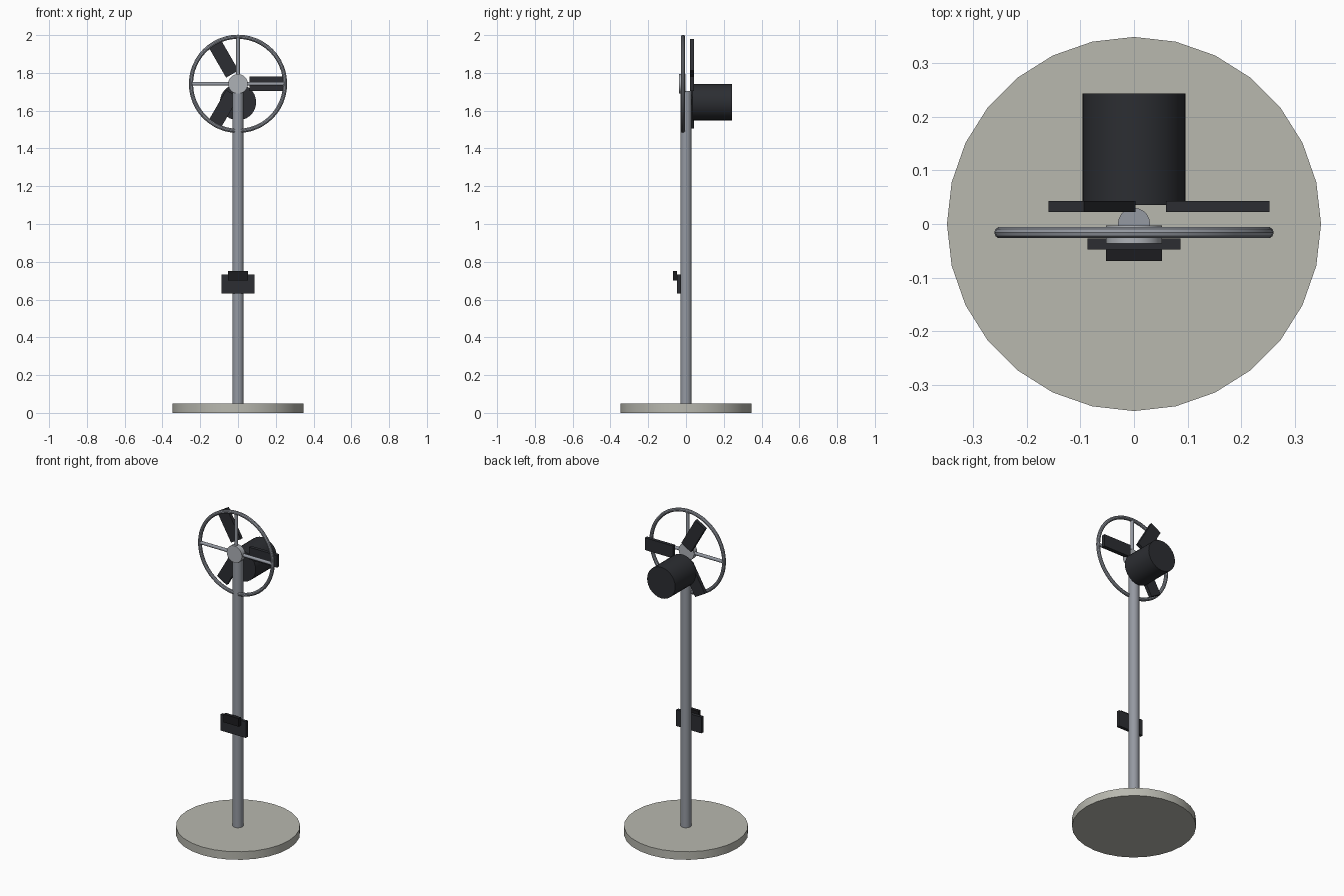
import bpy, math

if "Cube" in bpy.data.objects:
    bpy.data.objects.remove(bpy.data.objects["Cube"])

def material(name, rgb):
    m = bpy.data.materials.new(name)
    m.diffuse_color = (*rgb, 1)
    m.use_nodes = True
    m.node_tree.nodes["Principled BSDF"].inputs["Base Color"].default_value = m.diffuse_color
    return m

STONE = material("stone", (0.48, 0.48, 0.43))
STEEL = material("steel", (0.30, 0.32, 0.36))
LIGHT_STEEL = material("light_steel", (0.42, 0.44, 0.47))
DARK = material("dark", (0.025, 0.027, 0.032))
BLACK = material("black", (0.012, 0.012, 0.014))
HUB_Z, RING_Y = 1.742, -0.016

def finish(name, mat, smooth=True):
    ob = bpy.context.object
    ob.name = name
    ob.data.materials.append(mat)
    if smooth:
        bpy.ops.object.shade_smooth_by_angle(angle=math.radians(35))
    return ob

def cylinder(name, r, depth, loc, mat, rot=(0, 0, 0), sides=28):
    bpy.ops.mesh.primitive_cylinder_add(vertices=sides, radius=r, depth=depth,
                                        location=loc, rotation=rot)
    return finish(name, mat)

def box(name, size, loc, mat, rot=(0, 0, 0)):
    bpy.ops.mesh.primitive_cube_add(size=1, location=loc, rotation=rot)
    bpy.context.object.scale = size
    bpy.ops.object.transform_apply(location=False, rotation=False, scale=True)
    return finish(name, mat, False)

Q = math.pi / 2

# Stand
cylinder("base", 0.348, 0.05, (0, 0, 0.025), STONE)
cylinder("pole", 0.03, 1.655, (0, 0, 0.8775), STEEL, sides=20)

# Motor behind the blades
cylinder("motor", 0.096, 0.208, (0, 0.139, 1.645), DARK, (Q, 0, 0))

# Guard ring, cross spokes and hub
bpy.ops.mesh.primitive_torus_add(major_radius=0.249, minor_radius=0.011,
                                 major_segments=48, minor_segments=10,
                                 location=(0, RING_Y, HUB_Z), rotation=(Q, 0, 0))
finish("guard_ring", STEEL)
cylinder("spoke_vertical", 0.01, 0.498, (0, RING_Y, HUB_Z), STEEL, sides=12)
cylinder("spoke_horizontal", 0.01, 0.498, (0, RING_Y, HUB_Z), STEEL, (0, Q, 0), 12)
cylinder("hub", 0.052, 0.033, (0, -0.0195, HUB_Z), LIGHT_STEEL, (Q, 0, 0))

# Three flat blades
for i in range(3):
    a = i * math.tau / 3
    box(f"blade_{i + 1}", (0.192, 0.021, 0.076),
        (0.156 * math.cos(a), 0.0325, HUB_Z + 0.156 * math.sin(a)), DARK, (0, -a, 0))

# Control box on the pole
box("control_panel", (0.173, 0.02, 0.1), (0, -0.037, 0.683), DARK)
box("control_switch", (0.104, 0.022, 0.05), (0, -0.058, 0.727), BLACK)
